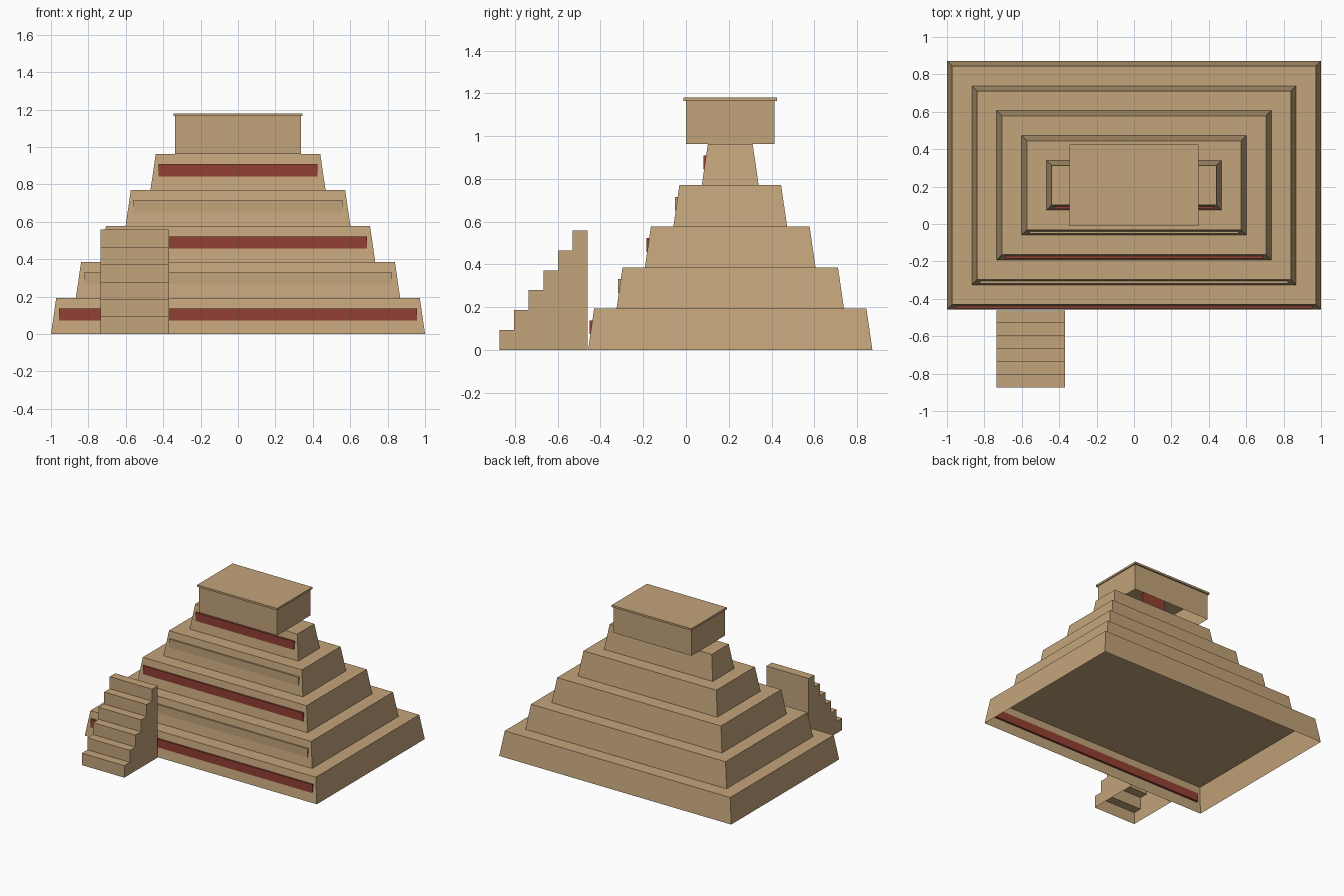
import bpy
import bmesh

if "Cube" in bpy.data.objects:
    bpy.data.objects.remove(bpy.data.objects["Cube"], do_unlink=True)


def material(name, rgb):
    mat = bpy.data.materials.new(name)
    mat.use_nodes = True
    color = (*rgb, 1.0)
    mat.diffuse_color = color
    mat.node_tree.nodes["Principled BSDF"].inputs["Base Color"].default_value = color
    return mat


SAND = material("sandstone", (0.54, 0.37, 0.195))
RED = material("red_paint", (0.29, 0.05, 0.034))

CENTRE_Y = 0.207      # centre of the pyramid, behind the stairs
TIER_H = 0.1925
TIER_STEP = 0.133
TAPER = 0.028


def finish(name, bm, mat):
    bmesh.ops.recalc_face_normals(bm, faces=bm.faces)
    mesh = bpy.data.meshes.new(name)
    bm.to_mesh(mesh)
    bm.free()
    mesh.materials.append(mat)
    obj = bpy.data.objects.new(name, mesh)
    bpy.context.collection.objects.link(obj)
    return obj


def block(name, half_x, y0, y1, z0, z1, mat, taper=0.0, open_bottom=False):
    """Box centred on x = 0, optionally narrowing upward or hollow below."""
    bm = bmesh.new()
    rings = []
    for z, t in ((z0, 0.0), (z1, taper)):
        x, a, b = half_x - t, y0 + t, y1 - t
        rings.append([bm.verts.new((px, py, z))
                      for px, py in ((-x, a), (x, a), (x, b), (-x, b))])
    low, high = rings
    bm.faces.new(high)
    for i in range(4):
        j = (i + 1) % 4
        bm.faces.new((low[i], low[j], high[j], high[i]))
    if not open_bottom:
        bm.faces.new(low[::-1])
    obj = finish(name, bm, mat)
    if open_bottom:
        # an open shell: make sure the top points up
        top = max(obj.data.polygons, key=lambda p: p.center.z)
        if top.normal.z < 0:
            obj.data.flip_normals()
    return obj


# Five sloped tiers, each with a long upright panel on its front
for i in range(5):
    hx = 1.0 - TIER_STEP * i
    hy = 0.665 - TIER_STEP * i
    z = TIER_H * i
    front = CENTRE_Y - hy
    block(f"tier_{i + 1}", hx, front, CENTRE_Y + hy, z, z + TIER_H,
          SAND, TAPER, open_bottom=True)
    block(f"tier_panel_{i + 1}", hx - 0.043, front + 0.007, front + 0.027,
          z + 0.073, z + 0.138, RED if i % 2 == 0 else SAND)

# Temple on the summit, with its roof slab and inner door
TOP = 5 * TIER_H
block("temple", 0.336, CENTRE_Y - 0.206, CENTRE_Y + 0.206, TOP, 1.165,
      SAND, open_bottom=True)
block("temple_roof", 0.344, CENTRE_Y - 0.218, CENTRE_Y + 0.218, 1.165, 1.18, SAND)
block("temple_door", 0.1, CENTRE_Y - 0.01, CENTRE_Y + 0.01, TOP, 1.11, RED)

# Staircase: stepped profile extruded across, hollow below
STEPS, RUN, RISE = 6, 0.0686, 0.093
START_Y = -0.873
profile = [(START_Y, 0.0)]
for s in range(STEPS):
    profile.append((START_Y + RUN * s, RISE * (s + 1)))
    profile.append((START_Y + RUN * (s + 1), RISE * (s + 1)))
profile.append((START_Y + RUN * STEPS, 0.0))

bm = bmesh.new()
right, left = [[bm.verts.new((x, y, z)) for y, z in profile]
               for x in (-0.735, -0.369)]
bm.faces.new(right)
bm.faces.new(left[::-1])
for k in range(len(profile) - 1):
    bm.faces.new((right[k], left[k], left[k + 1], right[k + 1]))
stairs = finish("staircase", bm, SAND)
back = max(stairs.data.polygons, key=lambda p: p.center.y)
if back.normal.y < 0:
    stairs.data.flip_normals()
